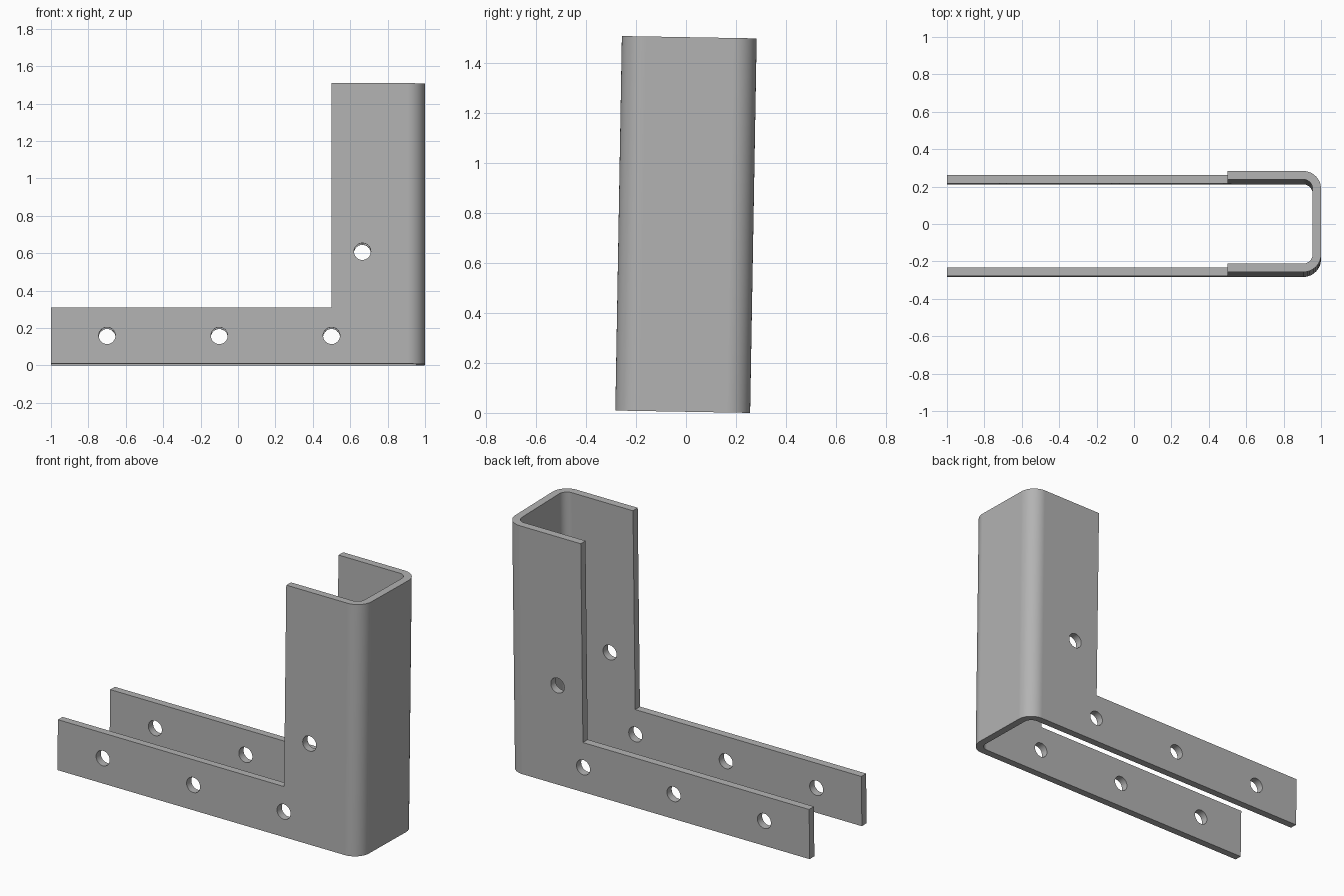
import bpy, bmesh
from math import pi, sin, cos, radians
from mathutils import Matrix

cube = bpy.data.objects.get("Cube")
if cube:
    bpy.data.objects.remove(cube, do_unlink=True)

LENGTH, HALF_W, HEIGHT = 2.0, 0.27, 1.5
WALL, RADIUS = 0.045, 0.095
STEP_X, ARM_H, HOLE_R = 0.5, 0.3, 0.045
TILT = radians(1)
HOLES = [(-0.7, 0.15), (-0.1, 0.15), (0.5, 0.15), (0.665, 0.6)]
ARC = 12

steel = bpy.data.materials.new("grey steel")
steel.use_nodes = True
grey = (0.45, 0.45, 0.45, 1)
steel.diffuse_color = grey
steel.node_tree.nodes["Principled BSDF"].inputs["Base Color"].default_value = grey


def add_object(name, bm):
    bmesh.ops.recalc_face_normals(bm, faces=bm.faces)
    mesh = bpy.data.meshes.new(name)
    bm.to_mesh(mesh)
    bm.free()
    mesh.materials.append(steel)
    obj = bpy.data.objects.new(name, mesh)
    bpy.context.collection.objects.link(obj)
    return obj


def u_path(inset):
    """One side of the U section, from the front open end to the back one."""
    r, w, end = RADIUS - inset, HALF_W - inset, LENGTH / 2 - inset
    front = [(end - r + r * sin(a), -w + r - r * cos(a))
             for a in (i * pi / 2 / ARC for i in range(ARC + 1))]
    front.insert(0, (-LENGTH / 2, -w))
    return front + [(x, -y) for x, y in reversed(front)]


# Folded channel: U section extruded upward
bm = bmesh.new()
section = u_path(0) + u_path(WALL)[::-1]
base = bm.faces.new([bm.verts.new((x, y, 0)) for x, y in section])
ext = bmesh.ops.extrude_face_region(bm, geom=[base])
bmesh.ops.translate(bm, vec=(0, 0, HEIGHT),
                    verts=[v for v in ext["geom"] if isinstance(v, bmesh.types.BMVert)])
bracket = add_object("angle_bracket", bm)

# Cutters: notch above the arms, and bolt holes through both sides
cutters = []
bm = bmesh.new()
bmesh.ops.create_cube(bm, size=2, matrix=Matrix.Translation((STEP_X - 1, 0, ARM_H + 1))
                      @ Matrix.Diagonal((1, 1, 1, 1)))
bmesh.ops.scale(bm, vec=(1, 1, 1), verts=bm.verts)
# widen the notch past the open end
for v in bm.verts:
    if v.co.x < 0:
        v.co.x -= 1
cutters.append(add_object("notch_cutter", bm))

bm = bmesh.new()
for x, z in HOLES:
    bmesh.ops.create_cone(bm, cap_ends=True, segments=32, radius1=HOLE_R, radius2=HOLE_R,
                          depth=1, matrix=Matrix.Translation((x, 0, z))
                          @ Matrix.Rotation(pi / 2, 4, 'X'))
cutters.append(add_object("hole_cutter", bm))

bpy.ops.object.select_all(action='DESELECT')
bpy.context.view_layer.objects.active = bracket
bracket.select_set(True)
for cutter in cutters:
    cutter.hide_render = True
    mod = bracket.modifiers.new("cut", 'BOOLEAN')
    mod.operation, mod.solver, mod.object = 'DIFFERENCE', 'EXACT', cutter
    bpy.ops.object.modifier_apply(modifier=mod.name)
    bpy.data.objects.remove(cutter, do_unlink=True)

# Slight lean toward the back, then rest on the ground and centre
lean = Matrix.Rotation(-TILT, 4, 'X')
lift = Matrix.Translation((0, -HEIGHT / 2 * sin(TILT), HALF_W * sin(TILT)))
bracket.data.transform(lift @ lean)

# Smooth bends, crisp edges
bpy.ops.object.shade_smooth_by_angle(angle=radians(30))
weighted = bracket.modifiers.new("flat_sides", 'WEIGHTED_NORMAL')
weighted.keep_sharp = True
